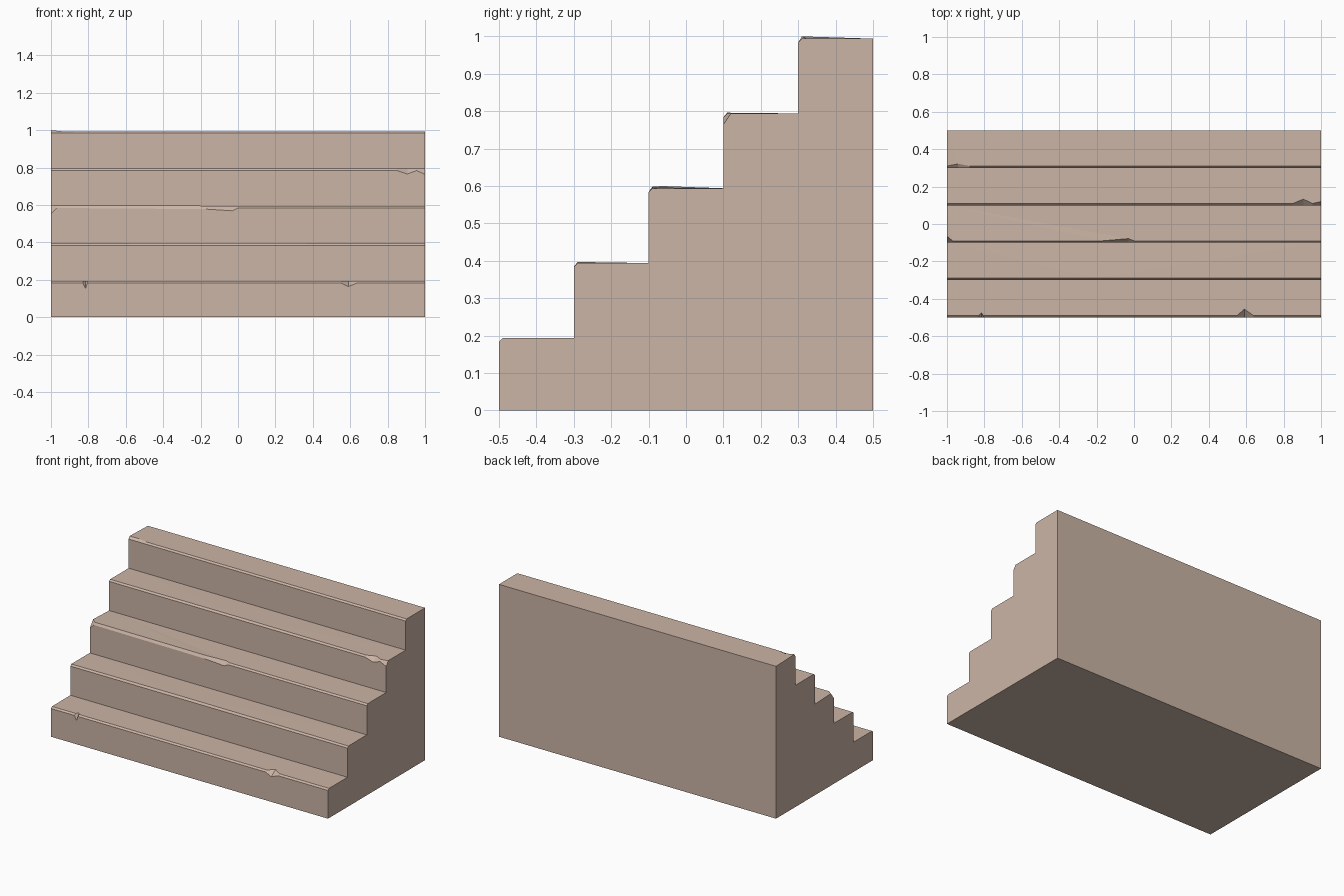
import bpy, bmesh

if "Cube" in bpy.data.objects:
    bpy.data.objects.remove(bpy.data.objects["Cube"])

STEP, DROP, BEVEL = 0.2, 0.006, 0.01

# Worn spots per step: (x, bevel depth back, bevel drop, lift of the edge)
N = BEVEL
chips = [
    [(-1, N, N, 0), (-0.83, N, N, 0), (-0.815, 0.025, 0.04, 0), (-0.805, N, N, 0),
     (0.55, N, N, 0), (0.59, 0.045, 0.03, 0), (0.64, N, N, 0), (1, N, N, 0)],
    [(-1, N, N, 0), (-0.2, N, N, 0.003), (1, N, N, 0)],
    [(-1, 0.035, 0.04, 0.006), (-0.97, N, N, 0.004), (-0.17, N, 0.016, 0.002),
     (-0.03, 0.022, 0.025, 0), (0, N, N, 0), (1, N, N, 0)],
    [(-1, N, N, 0), (-0.02, N, N, 0.002), (0.85, N, N, 0), (0.905, 0.033, 0.028, 0),
     (0.955, N, N, 0), (1, 0.02, 0.03, 0)],
    [(-1, N, N, 0.006), (-0.94, 0.022, N, 0), (-0.88, N, N, 0), (1, N, N, 0)],
]

bm = bmesh.new()


def row(points):
    return [bm.verts.new(p) for p in points]


left, right = [], []
inner = row([(-1, -0.5, 0), (1, -0.5, 0)])   # foot of the first riser
first = inner
for i, marks in enumerate(chips):
    y, z = -0.5 + i * STEP, (i + 1) * STEP - DROP
    low = row([(x, y, z - d) for x, b, d, l in marks])
    high = row([(x, y + b, z + l) for x, b, d, l in marks])
    nxt = row([(-1, y + STEP, z), (1, y + STEP, z)])
    # riser, worn bevel, tread
    bm.faces.new([inner[0], inner[1]] + low[::-1])
    for k in range(len(marks) - 1):
        bm.faces.new([low[k], low[k + 1], high[k + 1], high[k]])
    bm.faces.new(high + nxt[::-1])
    left += [inner[0], low[0], high[0]]
    right += [inner[1], low[-1], high[-1]]
    inner = nxt

# back, underside and both side walls
base = row([(-1, 0.5, 0), (1, 0.5, 0)])
bm.faces.new([inner[0], inner[1], base[1], base[0]])
bm.faces.new([base[0], base[1], first[1], first[0]])
bm.faces.new(left + [inner[0], base[0]])
bm.faces.new(right + [inner[1], base[1]])
bmesh.ops.recalc_face_normals(bm, faces=bm.faces)
bmesh.ops.triangulate(bm, faces=[f for f in bm.faces if len(f.verts) > 4])

mesh = bpy.data.meshes.new("stone_stairs")
bm.to_mesh(mesh)
bm.free()
stairs = bpy.data.objects.new("stone_stairs", mesh)
bpy.context.collection.objects.link(stairs)

# warm stone colour
stone = bpy.data.materials.new("stone")
stone.diffuse_color = (0.60, 0.46, 0.38, 1)
stone.use_nodes = True
stone.node_tree.nodes["Principled BSDF"].inputs["Base Color"].default_value = stone.diffuse_color
mesh.materials.append(stone)
